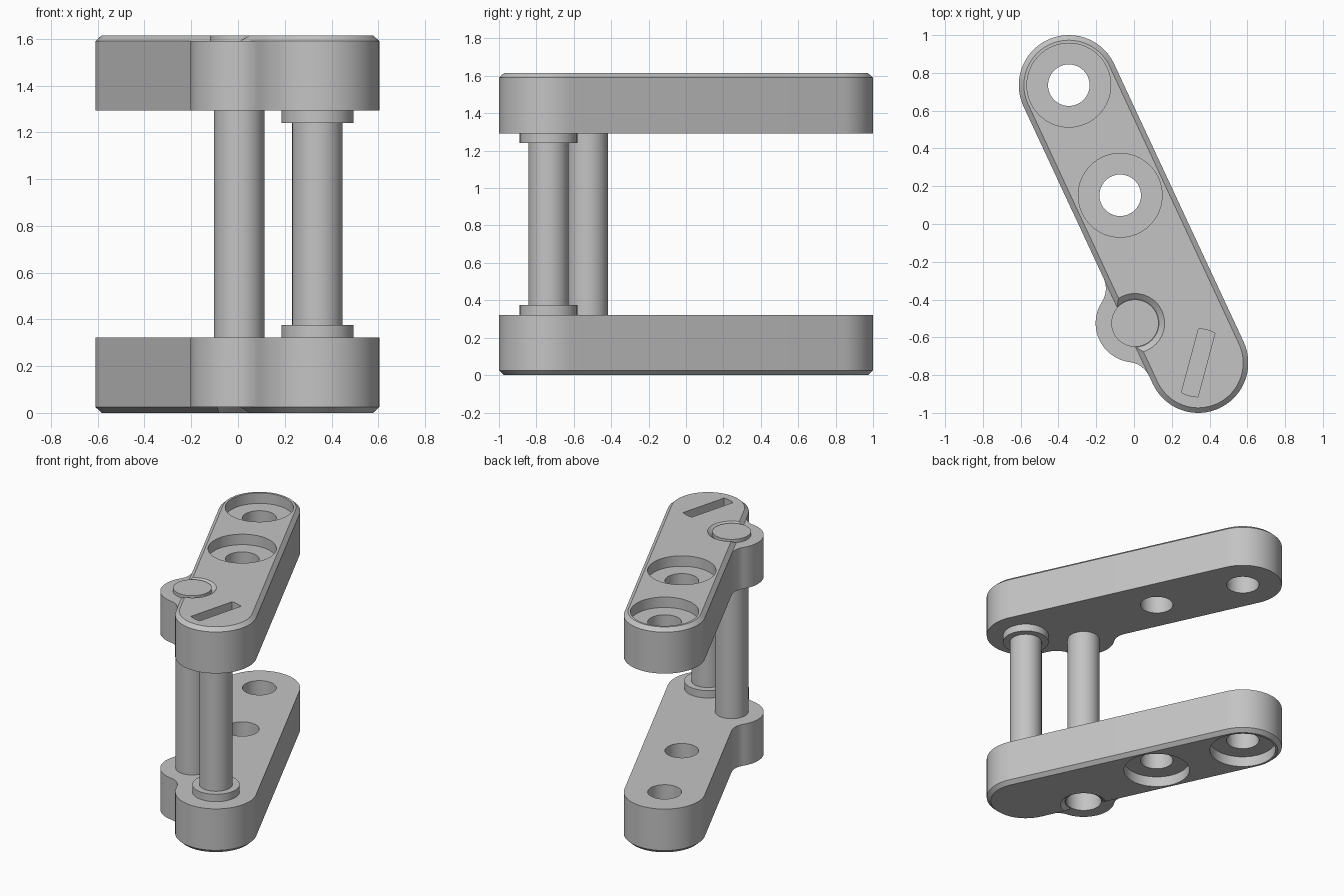
import bpy
import bmesh
from math import cos, sin, radians, atan2, degrees, hypot
from mathutils import Vector, Matrix

cube = bpy.data.objects.get("Cube")
if cube:
    bpy.data.objects.remove(cube, do_unlink=True)

grey = bpy.data.materials.new("plain_grey")
grey.use_nodes = True
grey.diffuse_color = (0.55, 0.55, 0.55, 1)
grey.node_tree.nodes["Principled BSDF"].inputs["Base Color"].default_value = grey.diffuse_color

HEIGHT = 1.615
STEP = 1.59          # where the rim chamfer begins
INNER = 1.293        # inner face of the upper plate
FLOOR = 1.54         # floor of the counterbores
END_A = Vector((-0.345, 0.735))
END_B = Vector((0.34, -0.735))
MIDDLE = Vector((-0.073, 0.152))
LOBE = Vector((0.005, -0.525))
ALONG = (END_B - END_A).normalized()
SIDE = Vector((ALONG.y, -ALONG.x))
LENGTH = (END_B - END_A).length
R_END, R_LOBE, R_FILLET = 0.265, 0.208, 0.13


def arc(centre, r, a0, a1, n):
    return [Vector((centre[0] + r * cos(radians(a0 + (a1 - a0) * i / n)),
                    centre[1] + r * sin(radians(a0 + (a1 - a0) * i / n))))
            for i in range(n + 1)]


def circle(centre, r, n=64):
    return arc(centre, r, 0, 360, n)[:-1]


def to_plan(points):
    return [END_A + ALONG * p.x + SIDE * p.y for p in points]


def capsule(r):
    return to_plan(arc((0, 0), r, 90, 270, 40) + arc((LENGTH, 0), r, -90, 90, 40))


def plate_outline():
    """Capsule with a filleted side lobe."""
    u, v = (LOBE - END_A).dot(ALONG), (LOBE - END_A).dot(SIDE)
    rise = R_END + R_FILLET - v
    run = ((R_LOBE + R_FILLET) ** 2 - rise ** 2) ** 0.5
    a = degrees(atan2(rise, run))
    pts = arc((0, 0), R_END, 90, 270, 40) + arc((LENGTH, 0), R_END, -90, 90, 40)
    pts += arc((u + run, v + rise), R_FILLET, -90, a - 180, 10)
    pts += arc((u, v), R_LOBE, a, 180 - a, 32)[1:-1]
    pts += arc((u - run, v + rise), R_FILLET, -a, -90, 10)
    return to_plan(pts)


def loft(name, sections, flip=False, ring=False):
    """Join equal loops of plan points at given heights; ring closes the stack on itself."""
    bm = bmesh.new()
    loops = [[bm.verts.new((p.x, p.y, HEIGHT - z if flip else z)) for p in pts]
             for pts, z in sections]
    pairs = list(zip(loops, loops[1:]))
    if ring:
        pairs.append((loops[-1], loops[0]))
    else:
        bm.faces.new(loops[0])
        bm.faces.new(loops[-1])
    n = len(loops[0])
    for low, high in pairs:
        for i in range(n):
            j = (i + 1) % n
            bm.faces.new((low[i], low[j], high[j], high[i]))
    bmesh.ops.recalc_face_normals(bm, faces=bm.faces)
    mesh = bpy.data.meshes.new(name)
    bm.to_mesh(mesh)
    bm.free()
    mesh.materials.append(grey)
    ob = bpy.data.objects.new(name, mesh)
    bpy.context.collection.objects.link(ob)
    return ob


def cylinder(name, centre, r, z0, z1, flip=False, r_top=None):
    return loft(name, [(circle(centre, r), z0), (circle(centre, r_top or r), z1)], flip)


def activate(ob):
    bpy.ops.object.select_all(action='DESELECT')
    ob.select_set(True)
    bpy.context.view_layer.objects.active = ob


def cut(ob, cutter):
    cutter.hide_render = True
    mod = ob.modifiers.new("cut", 'BOOLEAN')
    mod.operation = 'DIFFERENCE'
    mod.solver = 'EXACT'
    mod.object = cutter
    activate(ob)
    bpy.ops.object.modifier_apply(modifier=mod.name)
    bpy.data.objects.remove(cutter, do_unlink=True)


parts = []

# Two mirrored plates, each with a chamfered rim, counterbores and bushings
for side, flip in (("upper", False), ("lower", True)):
    outline = plate_outline()
    body = loft(side + "_plate", [(outline, INNER), (outline, STEP)], flip)
    rim = loft(side + "_plate_rim", [(capsule(R_END), STEP),
                                     (capsule(R_END - 0.027), HEIGHT)], flip)
    for label, spot in (("end", END_A), ("middle", MIDDLE)):
        for ob in (body, rim):
            cut(ob, cylinder("bore_cutter", spot, 0.222, 1.2, 1.7, flip))
        wide, narrow = circle(spot, 0.222), circle(spot, 0.11)
        parts.append(loft(f"{side}_{label}_bushing",
                          [(wide, INNER), (wide, FLOOR), (narrow, FLOOR), (narrow, INNER)],
                          flip, ring=True))
    # Conical relief around the lobe pin
    cut(rim, cylinder("relief_cutter", LOBE, 0.115, STEP - 0.01, HEIGHT + 0.015, flip, 0.175))
    if flip:
        cut(body, cylinder("pin_hole_cutter", LOBE, 0.12, 1.44, 1.7, flip))
    else:
        for ob in (body, rim):
            cut(ob, cylinder("screw_seat_cutter", END_B, 0.18, 1.55, 1.7))
    parts += [body, rim]
    parts.append(cylinder(side + "_collar", END_B, 0.154, 1.24, INNER, flip))

# Pins between the plates
parts.append(cylinder("lobe_pin", LOBE, 0.108, 0.3, 1.32))
parts.append(cylinder("lobe_pin_head", LOBE, 0.125, STEP, HEIGHT))
parts.append(cylinder("screw_pin", END_B, 0.108, 0.3, 1.32))

# Slotted screw head, flush with the upper plate
head = cylinder("screw_head", END_B, 0.18, 1.55, HEIGHT)
turn = Matrix.Rotation(radians(-15), 2)
corners = [END_B + turn @ Vector((x, y))
           for x, y in ((-0.045, -0.3), (0.045, -0.3), (0.045, 0.3), (-0.045, 0.3))]
cut(head, loft("slot_cutter", [(corners, 1.56), (corners, 1.7)]))
parts.append(head)

for ob in parts:
    activate(ob)
    bpy.ops.object.shade_smooth_by_angle(angle=radians(25))
